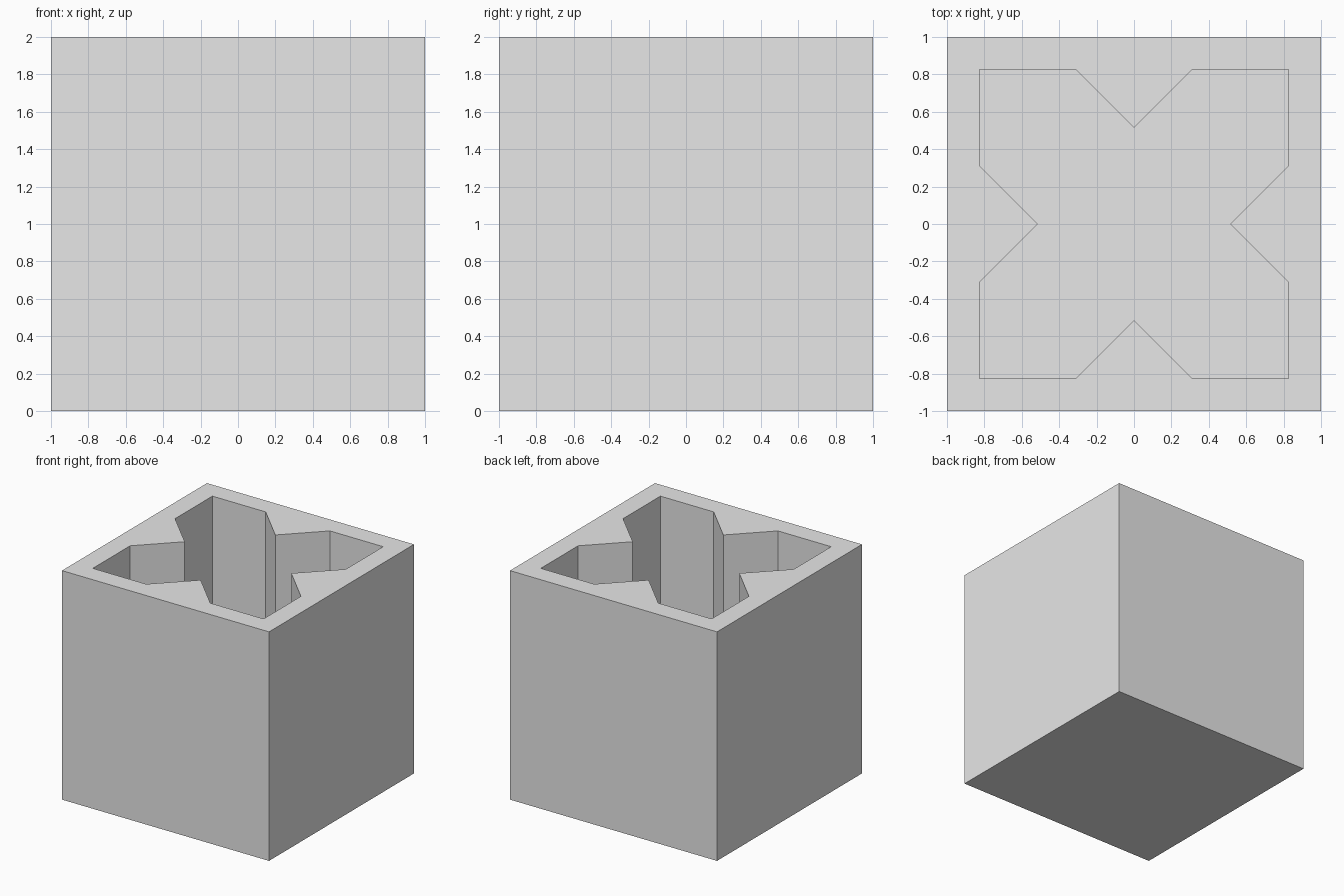
import bpy
import bmesh
from mathutils import Matrix, Vector
from math import pi

default = bpy.data.objects.get("Cube")
if default:
    bpy.data.objects.remove(default, do_unlink=True)

SIZE = 2.0
WALL = 0.175
INNER = SIZE / 2 - WALL   # half width of the cavity
NOTCH = 0.31              # half width and depth of each wedge rib

grey = bpy.data.materials.new("light grey")
grey.use_nodes = True
colour = (0.8, 0.8, 0.8, 1)
grey.diffuse_color = colour
grey.node_tree.nodes["Principled BSDF"].inputs["Base Color"].default_value = colour


def prism(name, outline, bottom, top):
    """Closed prism from a flat outline."""
    bm = bmesh.new()
    base = bm.faces.new([bm.verts.new((p.x, p.y, bottom)) for p in outline])
    grown = bmesh.ops.extrude_face_region(bm, geom=[base], use_keep_orig=True)
    moved = [v for v in grown["geom"] if isinstance(v, bmesh.types.BMVert)]
    bmesh.ops.translate(bm, verts=moved, vec=(0, 0, top - bottom))
    bmesh.ops.recalc_face_normals(bm, faces=bm.faces)
    mesh = bpy.data.meshes.new(name)
    bm.to_mesh(mesh)
    bm.free()
    mesh.materials.append(grey)
    obj = bpy.data.objects.new(name, mesh)
    bpy.context.collection.objects.link(obj)
    return obj


def four_fold(points):
    """Repeat one side of an outline around the centre."""
    return [Matrix.Rotation(i * pi / 2, 2) @ Vector(p)
            for i in range(4) for p in points]


# Solid outer block
block = prism("hollow_block", four_fold([(SIZE / 2, -SIZE / 2)]), 0, SIZE)

# Cross-shaped cavity with a wedge rib in the middle of each side
side = [(INNER, -INNER), (INNER, -NOTCH), (INNER - NOTCH, 0), (INNER, NOTCH)]
cutter = prism("cavity_cutter", four_fold(side), WALL, SIZE + WALL)
cutter.hide_render = True

cut = block.modifiers.new("cavity", "BOOLEAN")
cut.operation = "DIFFERENCE"
cut.solver = "EXACT"
cut.object = cutter
bpy.context.view_layer.objects.active = block
bpy.ops.object.modifier_apply(modifier=cut.name)
bpy.data.objects.remove(cutter, do_unlink=True)
